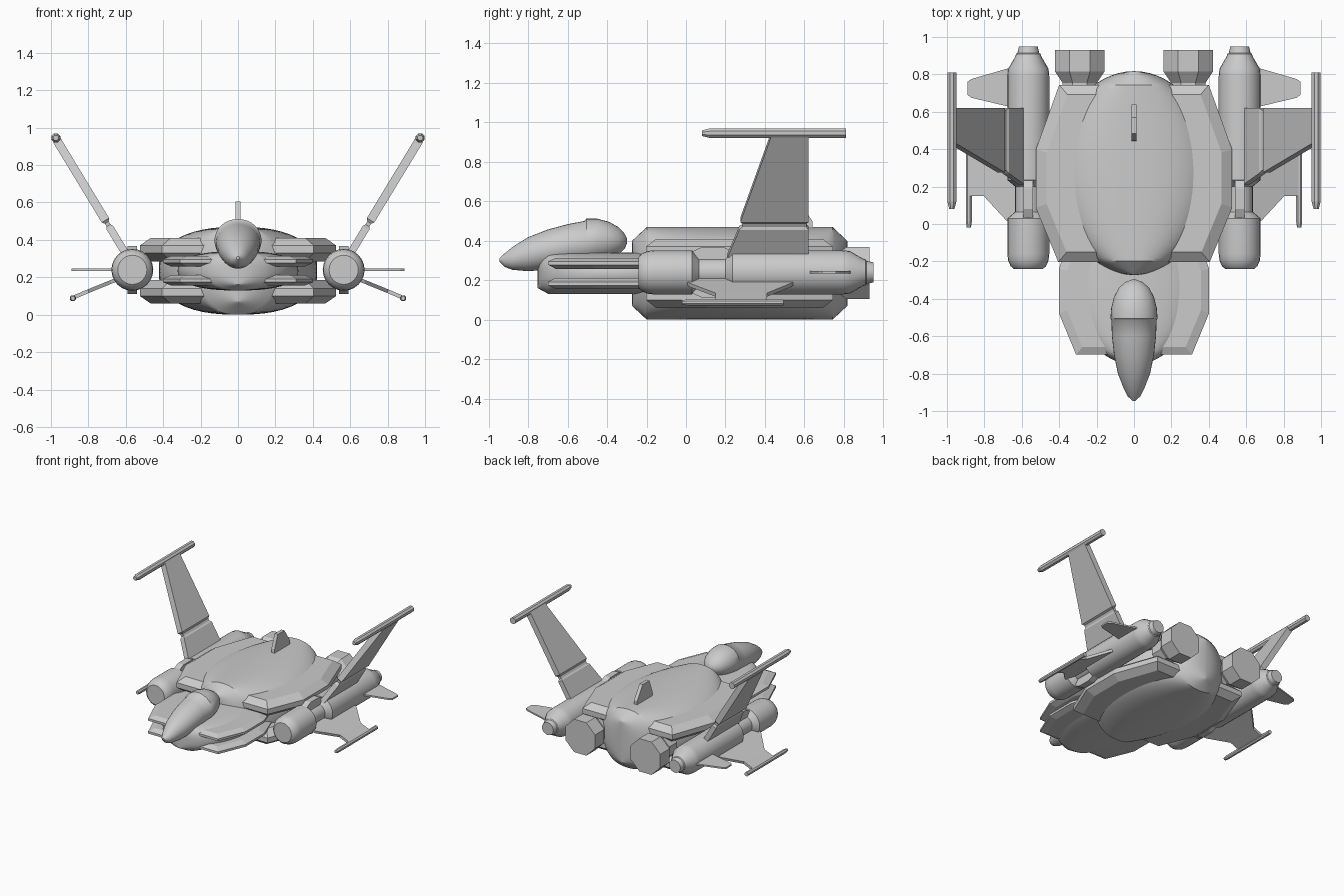
import bpy, bmesh, math
from math import cos, sin, pi

if "Cube" in bpy.data.objects:
    bpy.data.objects.remove(bpy.data.objects["Cube"])


def skin(name, rings, mirror=False, smooth=None):
    """Join matching rings of points into a closed, capped solid."""
    bm = bmesh.new()
    vs = [[bm.verts.new(p) for p in r] for r in rings]
    n = len(vs[0])
    for a, b in zip(vs, vs[1:]):
        for i in range(n):
            j = (i + 1) % n
            bm.faces.new((a[i], a[j], b[j], b[i]))
    bm.faces.new(vs[0])
    bm.faces.new(vs[-1])
    bmesh.ops.recalc_face_normals(bm, faces=bm.faces)
    me = bpy.data.meshes.new(name)
    bm.to_mesh(me)
    bm.free()
    ob = bpy.data.objects.new(name, me)
    bpy.context.collection.objects.link(ob)
    if mirror:
        ob.modifiers.new("Mirror", 'MIRROR')
    if smooth:
        bpy.ops.object.select_all(action='DESELECT')
        ob.select_set(True)
        bpy.context.view_layer.objects.active = ob
        bpy.ops.object.shade_smooth_by_angle(angle=math.radians(smooth))
    return ob


def oval(y, cx, cz, rx, rz, n=24, power=2.0, turn=0.0):
    """Superellipse ring standing across the y axis."""
    pts = []
    for i in range(n):
        a = 2 * pi * i / n + turn
        c, s = cos(a), sin(a)
        e = 2 / power
        pts.append((cx + rx * math.copysign(abs(c) ** e, c), y,
                    cz + rz * math.copysign(abs(s) ** e, s)))
    return pts


def lathe(name, cx, cz, profile, n=24, mirror=True, smooth=30, turn=0.0):
    return skin(name, [oval(y, cx, cz, r, r, n, 2.0, turn) for y, r in profile],
                mirror, smooth)


def rib(name, stations, direction, mirror=True):
    """Flat blade: each station is (x, z, y0, y1, half thickness)."""
    dx, dz = direction
    rings = []
    for x, z, y0, y1, t in stations:
        ox, oz = -dz * t, dx * t
        rings.append([(x + ox, y0, z + oz), (x - ox, y0, z - oz),
                      (x - ox, y1, z - oz), (x + ox, y1, z + oz)])
    return skin(name, rings, mirror)


MID = 0.235


def hull(name, y_mid, sxy, sz):
    """Two chamfered armour slabs sandwiching a rounded core."""
    half = [(0.40, 0.472), (0.525, 0.125), (0.525, -0.185), (0.405, -0.475)]
    outline = half + [(-x, y) for x, y in reversed(half)]
    for side, label in ((1, "upper"), (-1, "lower")):
        levels = ((0.175, 0.89), (0.135, 1), (0.095, 1), (0.05, 0.89))
        skin(f"{name}_{label}_slab",
             [[(x * k * sxy, y_mid + y * k * sxy, MID + side * z * sz)
               for x, y in outline] for z, k in levels])
    ys = [-0.545 * cos(pi * i / 32) for i in range(33)] + [-0.47, 0.47]
    rings = []
    for y in sorted(ys):
        w = 0.42 * math.sqrt(max(0.0, 1 - (y / 0.545) ** 2)) + 0.002
        h = 0.235 - max(0.0, abs(y) - 0.47) / 0.075 * 0.07
        rings.append(oval(y_mid + y * sxy, 0, MID, w * sxy, h * sz, 48, 2.4))
    skin(f"{name}_core", rings, smooth=30)


hull("main_hull", 0.272, 1.0, 1.0)
hull("nose_hull", -0.335, 0.765, 0.45)

# Cockpit pod: y, bottom z, top z, half width
pod = [(-0.945, 0.295, 0.312, 0.008), (-0.92, 0.268, 0.335, 0.035),
       (-0.88, 0.253, 0.368, 0.055), (-0.80, 0.246, 0.418, 0.086),
       (-0.70, 0.254, 0.457, 0.107), (-0.60, 0.268, 0.484, 0.118),
       (-0.515, 0.280, 0.500, 0.121), (-0.505, 0.280, 0.512, 0.126),
       (-0.45, 0.290, 0.512, 0.122), (-0.39, 0.305, 0.496, 0.107),
       (-0.34, 0.330, 0.468, 0.080), (-0.31, 0.360, 0.435, 0.045),
       (-0.298, 0.390, 0.410, 0.012)]
skin("cockpit_pod", [oval(y, 0, (a + b) / 2, w, (b - a) / 2, 32)
                     for y, a, b, w in pod], smooth=40)

# Side engines with a narrow neck
lathe("side_engine", 0.565, 0.24,
      [(-0.24, 0.078), (-0.225, 0.095), (-0.195, 0.108), (-0.16, 0.112),
       (0.03, 0.112), (0.065, 0.07), (0.20, 0.07), (0.235, 0.112),
       (0.79, 0.112), (0.83, 0.108), (0.895, 0.07), (0.91, 0.065),
       (0.915, 0.058), (0.95, 0.05)])
for s, label in ((1, "upper"), (-1, "lower")):
    skin(f"engine_neck_{label}_brace",
         [[(0.565 + a * 0.025, y, 0.24 + s * z) for a, z in
           ((-1, 0.05), (1, 0.05), (1, top), (-1, top))]
          for y, top in ((0.02, 0.10), (0.08, 0.128), (0.19, 0.128), (0.25, 0.10))],
         mirror=True)

# Rear thrusters, eight-sided
lathe("rear_thruster", 0.29, 0.237,
      [(0.66, 0.10), (0.755, 0.10), (0.815, 0.143), (0.93, 0.143)],
      n=8, smooth=None, turn=pi / 8)

# Raised wings with tip rods
rib("upper_wing", [(0.60, 0.325, 0.21, 0.62, 0.02), (0.685, 0.465, 0.27, 0.62, 0.02),
                   (0.692, 0.477, 0.285, 0.61, 0.012), (0.702, 0.493, 0.285, 0.61, 0.012),
                   (0.709, 0.505, 0.275, 0.62, 0.023), (0.97, 0.935, 0.43, 0.62, 0.023)],
    (0.519, 0.855))
lathe("upper_wing_tip_rod", 0.974, 0.945,
      [(0.08, 0.015), (0.12, 0.026), (0.81, 0.026)], n=8, smooth=None, turn=pi / 8)

# Lower wings with tip rods
rib("lower_wing", [(0.60, 0.208, -0.03, 0.58, 0.01), (0.68, 0.175, 0.02, 0.53, 0.01),
                   (0.80, 0.126, 0.15, 0.41, 0.01), (0.885, 0.09, 0.15, 0.41, 0.01)],
    (0.925, -0.38))
lathe("lower_wing_tip_rod", 0.883, 0.088,
      [(-0.02, 0.012), (0.01, 0.017), (0.495, 0.017)], n=8, smooth=None, turn=pi / 8)

# Horizontal tail fins
rib("tail_fin", [(0.62, 0.24, 0.61, 0.85, 0.006), (0.68, 0.24, 0.63, 0.83, 0.006),
                 (0.87, 0.24, 0.675, 0.775, 0.006), (0.89, 0.24, 0.69, 0.76, 0.006)],
    (1, 0))

# Dorsal fin
rib("dorsal_fin", [(0, 0.44, 0.44, 0.64, 0.014), (0, 0.50, 0.445, 0.64, 0.014),
                   (0, 0.605, 0.485, 0.57, 0.014)], (0, 1), mirror=False)
